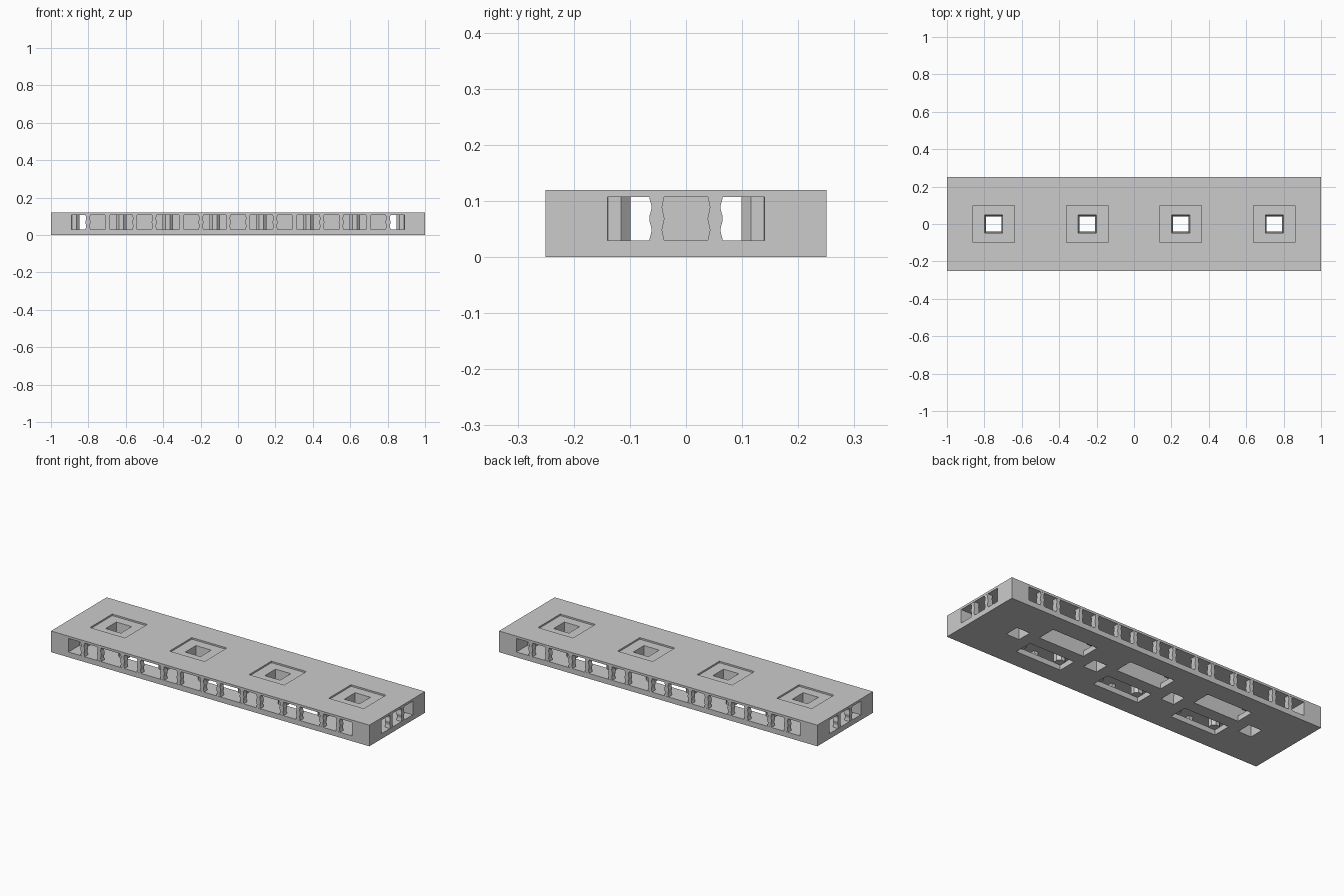
import bpy, bmesh, math
from mathutils import Matrix

if "Cube" in bpy.data.objects:
    bpy.data.objects.remove(bpy.data.objects["Cube"], do_unlink=True)

grey = bpy.data.materials.new("plain_grey")
grey.use_nodes = True
COLOUR = (0.6, 0.6, 0.6, 1)
grey.diffuse_color = COLOUR
grey.node_tree.nodes["Principled BSDF"].inputs["Base Color"].default_value = COLOUR

FLOOR, CEILING, TOP = 0.03, 0.107, 0.12
PITCH = 0.25
HOLES = [-0.75, -0.25, 0.25, 0.75]
LAP = 0.002  # how far inner parts sink into floor and deck


def finish(name, bm):
    bmesh.ops.recalc_face_normals(bm, faces=bm.faces)
    mesh = bpy.data.meshes.new(name)
    bm.to_mesh(mesh)
    bm.free()
    mesh.materials.append(grey)
    obj = bpy.data.objects.new(name, mesh)
    bpy.context.collection.objects.link(obj)
    return obj


def box(name, x, y, z):
    """Box from (low, high) pairs."""
    bm = bmesh.new()
    bmesh.ops.create_cube(bm, size=1)
    for v in bm.verts:
        v.co = [lo + (c + 0.5) * (hi - lo) for c, (lo, hi) in zip(v.co, (x, y, z))]
    return finish(name, bm)


def prism(name, x, y, z, sides, low, high):
    """Upright prism or funnel, flat side to the front; low and high are half widths."""
    bm = bmesh.new()
    grow = 1 / math.cos(math.pi / sides)
    move = Matrix.Translation((x, y, sum(z) / 2)) @ Matrix.Rotation(math.pi / sides, 4, 'Z')
    bmesh.ops.create_cone(bm, cap_ends=True, segments=sides, radius1=low * grow,
                          radius2=high * grow, depth=z[1] - z[0], matrix=move)
    return finish(name, bm)


def cut(obj, cutter):
    mod = obj.modifiers.new("cut", 'BOOLEAN')
    mod.operation = 'DIFFERENCE'
    mod.solver = 'EXACT'
    mod.object = cutter
    bpy.context.view_layer.objects.active = obj
    bpy.ops.object.modifier_apply(modifier=mod.name)
    bpy.data.objects.remove(cutter, do_unlink=True)


def baluster(name, x, y, turned):
    """Flat post with a wavy outline."""
    bm = bmesh.new()
    steps, depth = 16, 0.015
    right, left = [], []
    for i in range(steps + 1):
        t = i / steps
        z = FLOOR - LAP + t * (CEILING - FLOOR + 2 * LAP)
        half = 0.0115 + 0.002 * math.cos(4 * math.pi * t)
        right.append((half, -depth, z))
        left.append((-half, -depth, z))
    face = bm.faces.new([bm.verts.new(p) for p in right + left[::-1]])
    out = bmesh.ops.extrude_face_region(bm, geom=[face])
    new = [g for g in out["geom"] if isinstance(g, bmesh.types.BMVert)]
    bmesh.ops.translate(bm, verts=new, vec=(0, 2 * depth, 0))
    if turned:
        bm.transform(Matrix.Rotation(math.pi / 2, 4, 'Z'))
    bm.transform(Matrix.Translation((x, y, 0)))
    return finish(name, bm)


# Slab hollowed by two crossing galleries, leaving four solid corners
slab = box("slab", (-1, 1), (-0.25, 0.25), (0, TOP))
cut(slab, box("gallery_cutter", (-0.89, 0.89), (-0.3, 0.3), (FLOOR, CEILING)))
cut(slab, box("end_cutter", (-1.1, 1.1), (-0.14, 0.14), (FLOOR, CEILING)))

# Long openings in the floor
for x in (-0.5, 0, 0.5):
    for lo, hi in ((-0.142, -0.036), (0.036, 0.142)):
        cut(slab, box("floor_cutter", (x - 0.142, x + 0.142), (lo, hi), (-0.05, 0.06)))

# Square tapered shafts, each in a shallow recess
for x in HOLES:
    cut(slab, box("recess_cutter", (x - 0.11, x + 0.11), (-0.1, 0.1), (TOP - 0.009, 0.2)))
    cut(slab, prism("shaft_cutter", x, 0, (-0.02, 0.14), 4, 0.04, 0.05))
    shaft = box("shaft_wall", (x - 0.06, x + 0.06), (-0.06, 0.06), (FLOOR - LAP, CEILING + LAP))
    cut(shaft, prism("shaft_cutter", x, 0, (-0.02, 0.14), 4, 0.04, 0.05))

# Central spine between the shafts
for a, b in zip(HOLES, HOLES[1:]):
    box("spine_wall", (a + 0.055, b - 0.055), (-0.035, 0.035), (FLOOR - LAP, CEILING + LAP))

# Octagonal columns inside
for i in range(8):
    for y in (-0.127, 0.127):
        prism("column", (i - 3.5) * PITCH, y, (FLOOR - LAP, CEILING + LAP), 8, 0.028, 0.028)

# Paired balusters along the long sides and the ends
for side in (-1, 1):
    for offset in (-0.052, 0.052):
        for k in range(-3, 4):
            baluster("side_baluster", k * PITCH + offset, side * 0.234, False)
        baluster("end_baluster", side * 0.984, offset, True)
